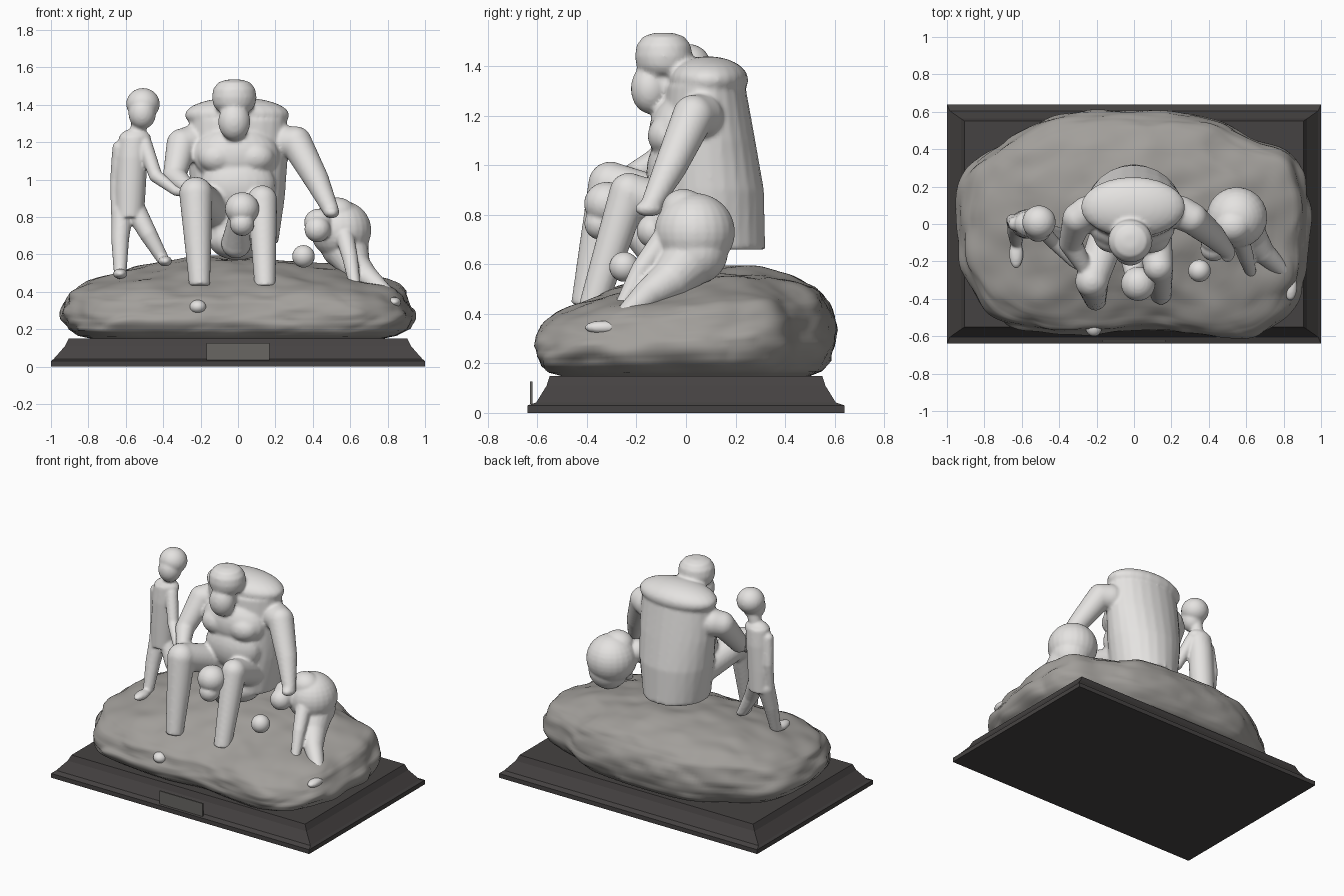
import bpy, bmesh, math
from mathutils import Vector, Matrix, noise

if "Cube" in bpy.data.objects:
    bpy.data.objects.remove(bpy.data.objects["Cube"])


def material(name, rgb):
    m = bpy.data.materials.new(name)
    m.diffuse_color = (*rgb, 1)
    m.use_nodes = True
    m.node_tree.nodes["Principled BSDF"].inputs["Base Color"].default_value = m.diffuse_color
    return m


STONE = material("pale stone", (0.78, 0.765, 0.75))
ROCK = material("grey rock", (0.36, 0.345, 0.325))
DARK = material("dark plinth", (0.06, 0.055, 0.054))
PLATE = material("plate grey", (0.14, 0.134, 0.124))


def finish(bm, name, mat, smooth=False):
    bmesh.ops.recalc_face_normals(bm, faces=bm.faces[:])
    for f in bm.faces:
        f.smooth = smooth
    me = bpy.data.meshes.new(name)
    bm.to_mesh(me)
    bm.free()
    me.materials.append(mat)
    ob = bpy.data.objects.new(name, me)
    bpy.context.collection.objects.link(ob)
    return ob


def loft(bm, rings):
    """Skin closed rings of points and cap both ends."""
    vs = [[bm.verts.new(p) for p in r] for r in rings]
    n = len(vs[0])
    for a, b in zip(vs, vs[1:]):
        for i in range(n):
            bm.faces.new((a[i], a[(i + 1) % n], b[(i + 1) % n], b[i]))
    bm.faces.new(vs[0][::-1])
    bm.faces.new(vs[-1])
    bmesh.ops.recalc_face_normals(bm, faces=bm.faces[:])


def ellipse(cx, cy, rx, ry, z, n=24):
    return [(cx + rx * math.cos(2 * math.pi * i / n), cy + ry * math.sin(2 * math.pi * i / n), z)
            for i in range(n)]


def ball(bm, c, r):
    r = (r, r, r) if isinstance(r, (int, float)) else r
    bmesh.ops.create_uvsphere(bm, u_segments=24, v_segments=16, radius=1,
                              matrix=Matrix.Translation(c) @ Matrix.Diagonal((*r, 1)))


def limb(bm, pts, ends=(True, True)):
    """Tapered tube through (x, y, z, radius), rounded at joints and chosen ends."""
    for a, b in zip(pts, pts[1:]):
        p, q = Vector(a[:3]), Vector(b[:3])
        d = q - p
        m = Matrix.Translation((p + q) / 2) @ d.to_track_quat('Z', 'Y').to_matrix().to_4x4()
        bmesh.ops.create_cone(bm, cap_ends=True, segments=20, radius1=a[3], radius2=b[3],
                              depth=d.length, matrix=m)
    for i, p in enumerate(pts):
        if (i == 0 and not ends[0]) or (i == len(pts) - 1 and not ends[1]):
            continue
        ball(bm, p[:3], p[3])


def sculpt(bm, name, voxel=0.011, blend=4):
    """Fuse the overlapping masses into one carved surface."""
    ob = finish(bm, name, STONE, True)
    rm = ob.modifiers.new("fuse", 'REMESH')
    rm.mode = 'VOXEL'
    rm.voxel_size = voxel
    rm.use_smooth_shade = True
    sm = ob.modifiers.new("soften", 'SMOOTH')
    sm.factor = 0.5
    sm.iterations = blend
    return ob


# plinth with stepped, sloping sides
bm = bmesh.new()
loft(bm, [[(-x, -y, z), (x, -y, z), (x, y, z), (-x, y, z)] for x, y, z in
          ((1, .64, 0), (1, .64, .03), (.985, .605, .042), (.925, .563, .11), (.905, .55, .15))])
finish(bm, "plinth", DARK)

# blank plate on the plinth front
bm = bmesh.new()
bmesh.ops.create_cube(bm, size=1, matrix=Matrix.Translation((0, -.625, .081)) @
                      Matrix.Diagonal((.335, .0095, .09, 1)))
finish(bm, "front_plate", PLATE)

# rock mound: outline scaled through a height profile, roughened with noise
OUTLINE = [(.94, 0), (.93, .2), (.85, .37), (.62, .46), (.4, .57), (0, .61), (-.4, .59), (-.62, .48),
           (-.88, .3), (-.95, .03), (-.9, -.3), (-.75, -.51), (-.5, -.57), (-.2, -.59),
           (.08, -.56), (.3, -.59), (.6, -.61), (.8, -.51), (.91, -.3)]
PROFILE = [(.80, .145), (.90, .165), (.965, .20), (.995, .25), (1.0, .30), (.985, .35), (.955, .395),
           (.91, .425), (.85, .45), (.77, .475), (.68, .50), (.58, .522), (.48, .54), (.38, .555),
           (.28, .565), (.18, .572), (.08, .575), (.02, .575)]


def spline(t):
    i, f = int(t), t - int(t)
    p = [Vector(OUTLINE[(i + k) % len(OUTLINE)]) for k in (-1, 0, 1, 2)]
    return p[1] + .5 * f * (p[2] - p[0] + f * (2 * p[0] - 5 * p[1] + 4 * p[2] - p[3]
                            + f * (3 * (p[1] - p[2]) + p[3] - p[0])))


def smoothed_profile(k, steps=3):
    i, f = divmod(k, steps)
    a, b = PROFILE[i], PROFILE[min(i + 1, len(PROFILE) - 1)]
    return a[0] + (b[0] - a[0]) * f / steps, a[1] + (b[1] - a[1]) * f / steps


bm = bmesh.new()
rings = []
for j in range(3 * len(PROFILE) - 2):
    s, z = smoothed_profile(j)
    ring = []
    for k in range(190):
        o = spline(k * len(OUTLINE) / 190)
        p = Vector((o.x * s, o.y * s, z))
        w = (z - .15) / .42
        n = noise.noise(Vector((p.x * 3.5, p.y * 3.5, p.z * 10)))
        n2 = noise.noise(Vector((p.x * 7 + 5, p.y * 7, p.z * 16)))
        fade = min(1, max(0, z - .15) * 20)
        edge = 1 + fade * (.028 * n + .016 * n2 - .012 * (1 - abs(n)) ** 6)
        ring.append((p.x * edge, p.y * edge, z + w * (.145 * p.y + .02 * n + .014 * n2)))
    rings.append(ring)
loft(bm, rings)
finish(bm, "rock_mound", ROCK, True)

# toe tip showing through the rock
bm = bmesh.new()
ball(bm, (-.215, -.55, .32), (.045, .05, .037))
finish(bm, "toe_tip", STONE, True)

# seated adult
bm = bmesh.new()
loft(bm, [ellipse(0, cy, rx, ry, z) for cy, rx, ry, z in
          ((.10, .215, .22, .66), (.10, .25, .215, .9), (.09, .265, .19, 1.1), (.08, .262, .16, 1.32))])
ball(bm, (-.005, .09, 1.345), (.28, .162, .095))           # shoulder roll
ball(bm, (0, .0, .68), (.16, .14, .11))                    # hips
ball(bm, (-.01, -.02, 1.13), (.23, .13, .16))              # ribcage
for sx in (-1, 1):
    ball(bm, (sx * .1 - .01, -.07, 1.12), (.105, .085, .085))  # chest
ball(bm, (.0, -.05, .97), (.20, .11, .16))                 # belly
limb(bm, [(-.01, .05, 1.3, .08), (-.02, -.1, 1.33, .07)])  # neck
loft(bm, [ellipse(-.02, -.09, .115 * f, .112 * f, z) for f, z in
          ((.8, 1.37), (.98, 1.40), (1.04, 1.44), (.98, 1.485), (.75, 1.52), (.35, 1.535))])  # hair
ball(bm, (-.02, -.145, 1.31), (.086, .078, .102))          # face
limb(bm, [(-.12, .0, .82, .10), (-.225, -.3, .925, .088)])  # thighs
limb(bm, [(.1, .0, .80, .10), (.13, -.23, .89, .08)])
limb(bm, [(-.225, -.305, .925, .09), (-.205, -.41, .43, .056)], (True, False))
limb(bm, [(.13, -.23, .89, .08), (.145, -.38, .42, .056)], (True, False))
limb(bm, [(.25, .06, 1.2, .09), (.31, .03, 1.2, .085), (.42, -.06, 1.0, .067), (.495, -.14, .84, .044)])
limb(bm, [(-.25, .06, 1.2, .09), (-.30, .03, 1.19, .083), (-.34, -.1, 1.02, .062), (-.26, -.24, .95, .042)])
ball(bm, (.5, -.15, .825), (.042, .057, .032))             # resting hand
sculpt(bm, "seated_adult")

# child's head between the knees
bm = bmesh.new()
ball(bm, (.022, -.32, .845), (.092, .092, .088))
ball(bm, (.022, -.345, .765), .066)
limb(bm, [(.0, -.27, .8, .05), (-.01, -.12, .66, .08)])
sculpt(bm, "small_child", .009, 2)

# standing child at the left
bm = bmesh.new()
loft(bm, [ellipse(x, .0, rx, ry, z) for x, rx, ry, z in
          ((-.58, .077, .077, .8), (-.575, .082, .078, .95), (-.565, .082, .078, 1.12), (-.557, .08, .068, 1.23))])
ball(bm, (-.55, .0, 1.22), (.085, .063, .053))
limb(bm, [(-.545, .0, 1.22, .043), (-.52, .0, 1.33, .043)])
ball(bm, (-.508, .01, 1.405), (.09, .09, .085))            # hair
ball(bm, (-.512, -.022, 1.355), (.074, .074, .085))        # face
limb(bm, [(-.635, .0, 1.17, .037), (-.65, .02, 1.0, .034), (-.65, -.0, .82, .03)])
limb(bm, [(-.5, -.02, 1.19, .042), (-.44, -.09, 1.02, .036), (-.33, -.2, .94, .028), (-.25, -.25, .93, .027)])
limb(bm, [(-.62, -.0, .82, .057), (-.63, -.04, .68, .048), (-.63, -.09, .51, .035)])
limb(bm, [(-.545, .0, .83, .057), (-.48, -.04, .71, .048), (-.405, -.05, .58, .034)])
ball(bm, (-.63, -.16, .497), (.038, .078, .028))           # feet
ball(bm, (-.39, -.09, .565), (.038, .072, .028))
sculpt(bm, "standing_child", .009, 3)

# crouching child at the right
bm = bmesh.new()
ball(bm, (.55, .035, .73), (.163, .163, .158))
ball(bm, (.53, -.01, .82), (.10, .09, .085))
limb(bm, [(.57, .04, .65, .13), (.625, -.06, .54, .085), (.69, -.15, .48, .062), (.815, -.27, .37, .038)])
ball(bm, (.835, -.335, .345), (.038, .075, .028))          # foot
limb(bm, [(.57, -.09, .7, .05), (.60, -.18, .58, .042), (.625, -.26, .43, .03)])
ball(bm, (.43, -.08, .77), (.077, .077, .075))             # head
ball(bm, (.425, -.13, .735), .07)
limb(bm, [(.47, -.08, .76, .05), (.53, -.02, .78, .07)])
sculpt(bm, "crouching_child", .009, 3)

# loose ball beside the crouching child
bm = bmesh.new()
ball(bm, (.35, -.25, .59), .06)
finish(bm, "ball", STONE, True)
